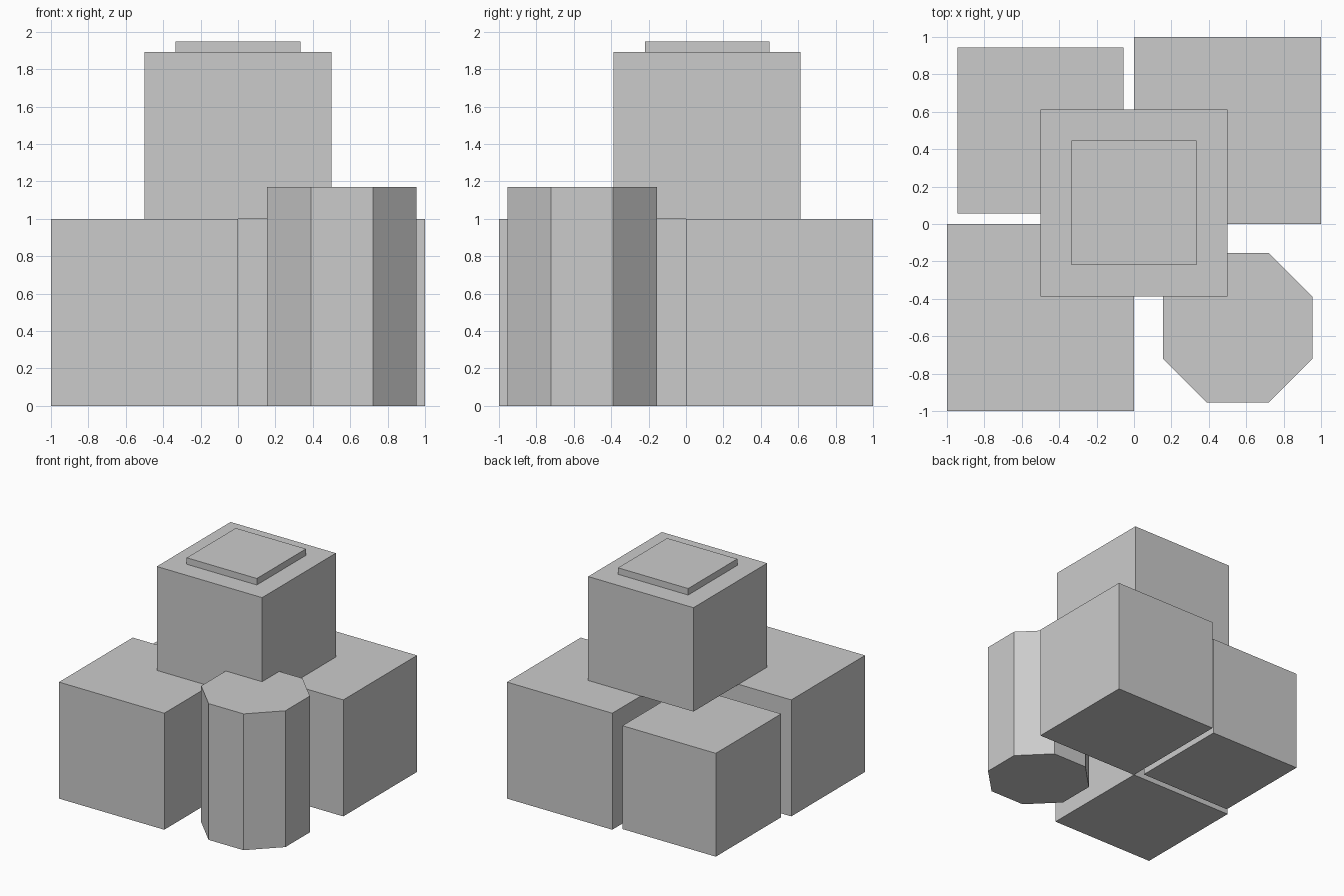
import bpy, math

if "Cube" in bpy.data.objects:
    bpy.data.objects.remove(bpy.data.objects["Cube"])

grey = bpy.data.materials.new("light grey")
grey.diffuse_color = (0.6, 0.6, 0.6, 1)
grey.use_nodes = True
grey.node_tree.nodes["Principled BSDF"].inputs["Base Color"].default_value = grey.diffuse_color


def finish(name):
    ob = bpy.context.object
    ob.name = name
    bpy.ops.object.transform_apply(location=False, rotation=True, scale=True)
    ob.data.materials.append(grey)


def box(name, x, y, z):
    """Box from (min, max) ranges on each axis."""
    spans = (x, y, z)
    bpy.ops.mesh.primitive_cube_add(size=1, location=[(a + b) / 2 for a, b in spans])
    bpy.context.object.scale = [b - a for a, b in spans]
    finish(name)


# Three base crates
box("front_left_crate", (-1, 0), (-1, 0), (0, 1))
box("back_right_crate", (0, 1), (0, 1), (0, 1))
box("small_back_crate", (-0.944, -0.057), (0.057, 0.944), (0, 0.887))

# Crate stacked on top, with its raised lid plate
box("top_crate", (-0.5, 0.5), (-0.387, 0.613), (1, 1.892))
box("lid_plate", (-0.333, 0.333), (-0.22, 0.446), (1.892, 1.948))

# Eight-sided barrel in the front right corner
apothem, height = 0.4, 1.17
bpy.ops.mesh.primitive_cylinder_add(
    vertices=8, radius=apothem / math.cos(math.pi / 8), depth=height,
    location=(0.555, -0.555, height / 2), rotation=(0, 0, math.pi / 8))
finish("barrel")
